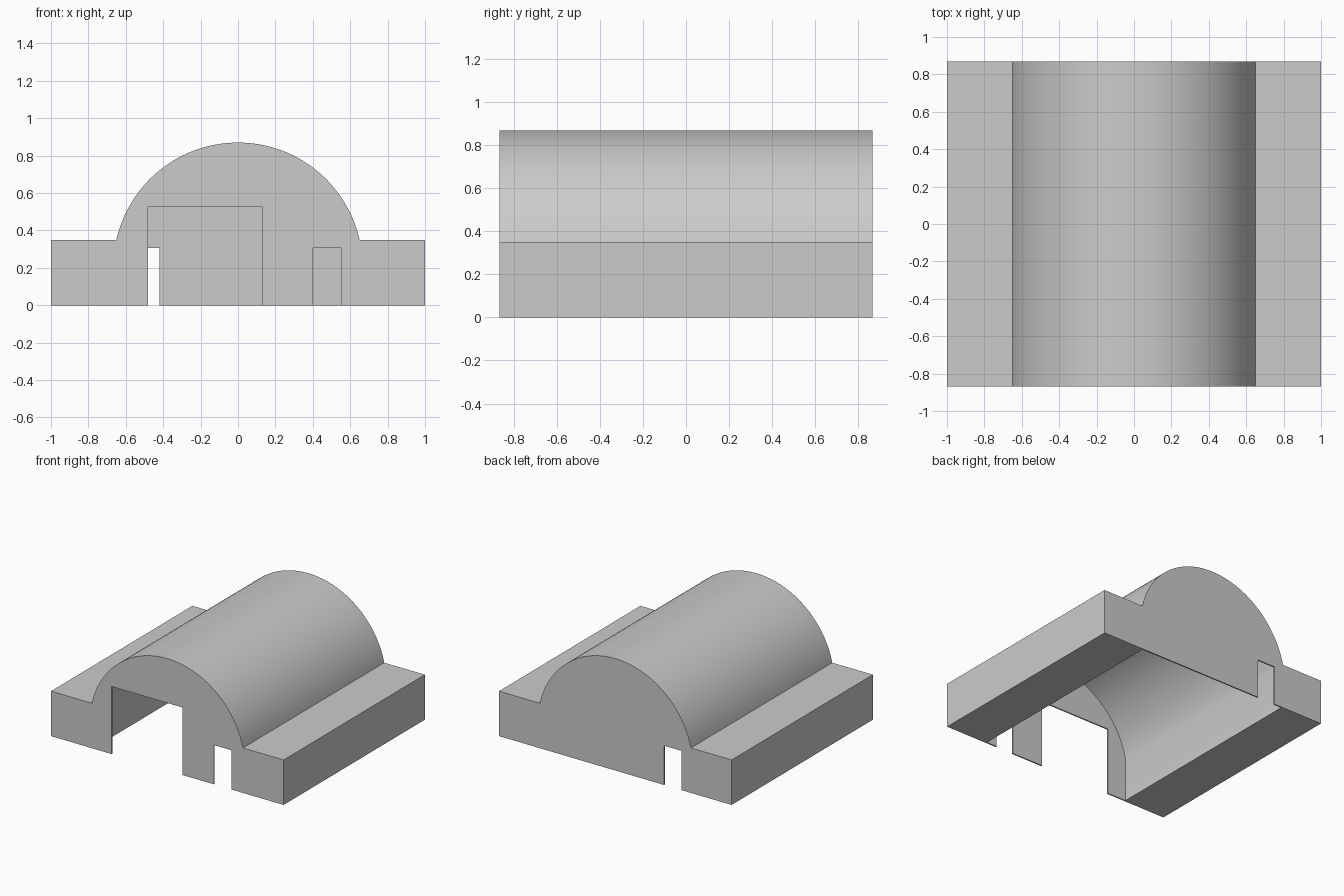
import bpy, bmesh, math

if "Cube" in bpy.data.objects:
    bpy.data.objects.remove(bpy.data.objects["Cube"])

HALF_LEN = 0.868      # half length along y
WALL = 0.01           # thin sheet thickness
SPRING = 0.35         # height where the vault meets the side blocks
CENTRE, RADIUS = 0.204, 0.666
SEGMENTS = 64


def vault(radius, half_width):
    """Arc points from right springing to left springing."""
    a = math.acos(half_width / radius)
    return [(radius * math.cos(t), CENTRE + radius * math.sin(t))
            for t in (a + (math.pi - 2 * a) * i / SEGMENTS for i in range(SEGMENTS + 1))]


def prism(name, outline, y0, y1):
    """Extrude an x-z outline along y."""
    bm = bmesh.new()
    face = bm.faces.new([bm.verts.new((x, y0, z)) for x, z in outline])
    ext = bmesh.ops.extrude_face_region(bm, geom=[face])
    moved = [v for v in ext["geom"] if isinstance(v, bmesh.types.BMVert)]
    bmesh.ops.translate(bm, verts=moved, vec=(0, y1 - y0, 0))
    bmesh.ops.recalc_face_normals(bm, faces=bm.faces)
    mesh = bpy.data.meshes.new(name)
    bm.to_mesh(mesh)
    bm.free()
    obj = bpy.data.objects.new(name, mesh)
    bpy.context.collection.objects.link(obj)
    return obj


def doorway(name, x0, x1, height, side):
    """Cutter through one end wall; side is -1 for front, 1 for back."""
    y = side * HALF_LEN
    return prism(name, [(x0, -0.1), (x1, -0.1), (x1, height), (x0, height)], y - 0.05, y + 0.05)


# Hangar body: vaulted roof between two low side blocks
arc = vault(RADIUS, 0.65)
body = prism("hangar", [(-1, 0), (1, 0), (1, SPRING)] + arc + [(-1, SPRING)],
             -HALF_LEN, HALF_LEN)

# Hollow interior, open underneath, and the doorways
inner = 0.65 - WALL
cutters = [
    prism("interior_cutter", [(-inner, -0.1), (inner, -0.1)] + vault(RADIUS - WALL, inner),
          -HALF_LEN + WALL, HALF_LEN - WALL),
    doorway("main_door_cutter", -0.48, 0.13, 0.525, -1),
    doorway("front_side_door_cutter", 0.40, 0.55, 0.305, -1),
    doorway("back_side_door_cutter", -0.57, -0.42, 0.305, 1),
]

bpy.context.view_layer.objects.active = body
body.select_set(True)
for cutter in cutters:
    cutter.hide_render = True
    mod = body.modifiers.new(cutter.name, 'BOOLEAN')
    mod.operation = 'DIFFERENCE'
    mod.solver = 'EXACT'
    mod.object = cutter
    bpy.ops.object.modifier_apply(modifier=mod.name)
    bpy.data.objects.remove(cutter)

# Smooth vault, crisp edges elsewhere
bpy.ops.object.shade_smooth_by_angle(angle=math.radians(30))
